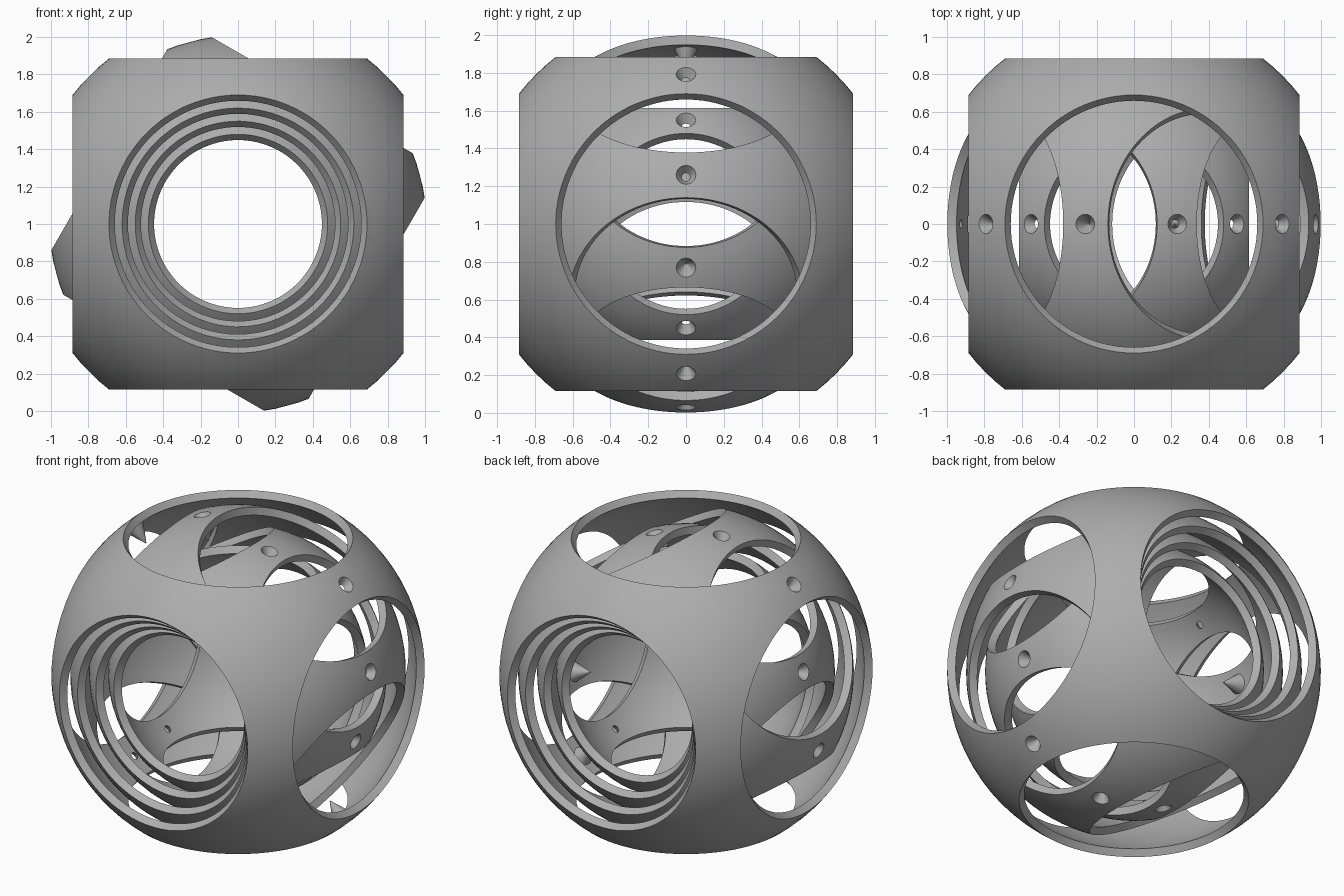
import bpy, bmesh, math
from mathutils import Matrix, Vector

cube = bpy.data.objects.get("Cube")
if cube:
    bpy.data.objects.remove(cube, do_unlink=True)

# Single grey finish
grey = bpy.data.materials.new("matte_grey")
grey.use_nodes = True
COLOUR = (0.42, 0.42, 0.42, 1)
grey.diffuse_color = COLOUR
grey.node_tree.nodes["Principled BSDF"].inputs["Base Color"].default_value = COLOUR

OUTER = 1.122        # radius of the largest shell
STEP = 0.114         # radius lost per nested shell
WALL = 0.05          # shell thickness
TIP = 0.002          # blunted cone tip
WINDOW = 0.69 / OUTER   # sine of the window half angle
TAPER = WINDOW / math.sqrt(1 - WINDOW ** 2)


def new_object(name, bm):
    bmesh.ops.recalc_face_normals(bm, faces=bm.faces)
    mesh = bpy.data.meshes.new(name)
    bm.to_mesh(mesh)
    bm.free()
    mesh.materials.append(grey)
    obj = bpy.data.objects.new(name, mesh)
    bpy.context.collection.objects.link(obj)
    return obj


def ball(name, radius):
    bm = bmesh.new()
    bmesh.ops.create_uvsphere(bm, u_segments=96, v_segments=48, radius=radius)
    return new_object(name, bm)


def add_cone(bm, direction, r_near, r_far, near, far, sides):
    """Cone along a direction, between two distances from the centre."""
    turn = direction.to_track_quat('Z', 'Y').to_matrix().to_4x4()
    place = turn @ Matrix.Translation((0, 0, (near + far) / 2))
    bmesh.ops.create_cone(bm, cap_ends=True, segments=sides, radius1=r_near,
                          radius2=r_far, depth=far - near, matrix=place)


def combine(obj, tool, operation):
    mod = obj.modifiers.new(operation, 'BOOLEAN')
    mod.operation = operation
    mod.solver = 'MANIFOLD'
    mod.object = tool
    bpy.context.view_layer.objects.active = obj
    bpy.ops.object.modifier_apply(modifier=mod.name)
    bpy.data.objects.remove(tool, do_unlink=True)


def edge_direction(degrees):
    a = math.radians(degrees)
    return Vector((math.cos(a), 0, math.sin(a)))


def make_shell(name, radius, tilt, spike_angles):
    inner = radius - WALL
    shell = ball(name, radius)
    combine(shell, ball("hollow", inner), 'DIFFERENCE')

    # Pivot spikes on the inside wall
    if spike_angles:
        bm = bmesh.new()
        for angle in spike_angles:
            add_cone(bm, edge_direction(angle), TIP, 0.072, inner - 0.12, inner + 0.02, 32)
        combine(shell, new_object("spikes", bm), 'UNION')

    # Six tapered windows and four pivot sockets
    bm = bmesh.new()
    near, far = radius * 0.5, radius * 1.1
    for axis in range(3):
        for sign in (-1, 1):
            direction = Vector((0, 0, 0))
            direction[axis] = sign
            add_cone(bm, direction, near * TAPER, far * TAPER, near, far, 96)
    for angle in range(45, 360, 90):
        add_cone(bm, edge_direction(angle), TIP, 0.068, radius - 0.085, radius + 0.025, 32)
    combine(shell, new_object("openings", bm), 'DIFFERENCE')

    # Turn about the front-back axis and lift to the ground
    shell.data.transform(Matrix.Translation((0, 0, 1)) @
                         Matrix.Rotation(math.radians(tilt), 4, 'Y'))
    bpy.ops.object.select_all(action='DESELECT')
    shell.select_set(True)
    bpy.context.view_layer.objects.active = shell
    bpy.ops.object.shade_smooth_by_angle(angle=math.radians(25))


make_shell("outer_shell", OUTER, 0, (135, 315))
make_shell("second_shell", OUTER - STEP, 30, (135, 315))
make_shell("third_shell", OUTER - 2 * STEP, 60, (45, 225))
make_shell("inner_shell", OUTER - 3 * STEP, 0, ())
